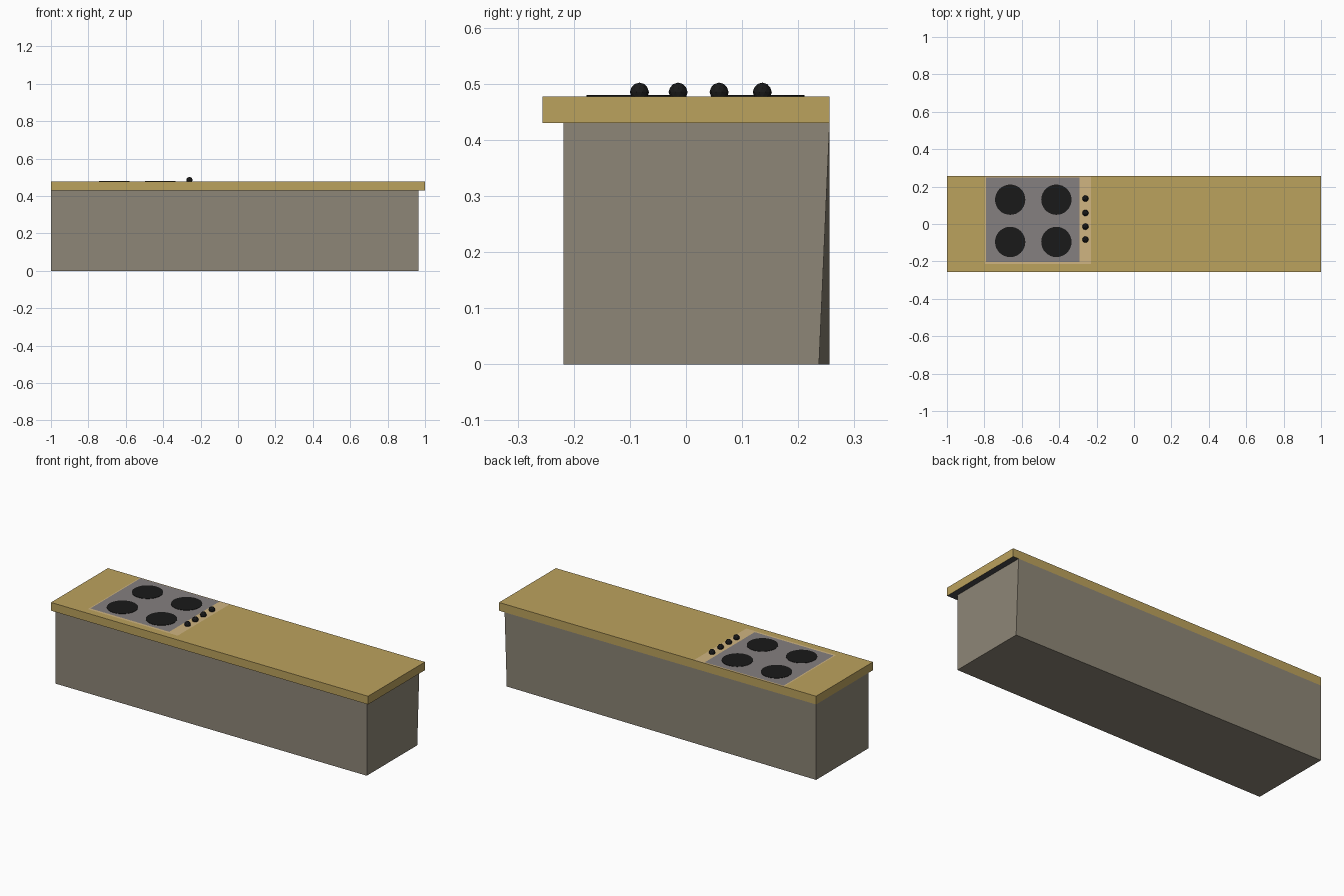
import bpy, bmesh
from mathutils import Matrix

if "Cube" in bpy.data.objects:
    bpy.data.objects.remove(bpy.data.objects["Cube"])


def material(name, rgb):
    m = bpy.data.materials.new(name)
    m.diffuse_color = (*rgb, 1)
    m.use_nodes = True
    m.node_tree.nodes["Principled BSDF"].inputs["Base Color"].default_value = m.diffuse_color
    return m


WOOD = material("wood", (0.50, 0.36, 0.11))
PALE = material("pale_wood", (0.63, 0.46, 0.22))
STONE = material("cabinet_grey", (0.27, 0.24, 0.185))
STEEL = material("hob_grey", (0.235, 0.215, 0.215))
BLACK = material("black", (0.01, 0.01, 0.01))
UNDER = material("underside_grey", (0.07, 0.07, 0.075))


def finish(name, bm, *mats):
    me = bpy.data.meshes.new(name)
    bm.to_mesh(me)
    bm.free()
    for m in mats:
        me.materials.append(m)
    ob = bpy.data.objects.new(name, me)
    bpy.context.collection.objects.link(ob)
    return ob


def box_bm(lo, hi):
    bm = bmesh.new()
    bmesh.ops.create_cube(bm, size=1)
    for v in bm.verts:
        v.co = [h if c > 0 else l for c, l, h in zip(v.co, lo, hi)]
    bm.normal_update()
    return bm


def panel(name, x0, x1, y0, y1, z, mat):
    bm = bmesh.new()
    bm.faces.new([bm.verts.new(p) for p in
                  ((x0, y0, z), (x1, y0, z), (x1, y1, z), (x0, y1, z))])
    finish(name, bm, mat)


TOP = 0.477

# Cabinet: the rear right foot is pulled slightly forward
bm = box_bm((-1, -0.218, 0), (0.965, 0.256, 0.43))
for v in bm.verts:
    if v.co.x > 0 and v.co.y > 0 and v.co.z < 0.1:
        v.co.y = 0.237
finish("cabinet", bm, STONE)

# Countertop with a grey underside
bm = box_bm((-1, -0.256, 0.43), (1, 0.256, TOP))
for f in bm.faces:
    if f.normal.z < -0.5:
        f.material_index = 1
finish("countertop", bm, WOOD, UNDER)

# Hob surround and cooking plate, flush with the counter
panel("hob_surround", -0.797, -0.23, -0.215, 0.255, TOP + 0.0006, PALE)
panel("hob_plate", -0.79, -0.292, -0.202, 0.248, TOP + 0.0012, STEEL)

# Burners
for i, x in enumerate((-0.662, -0.415)):
    for j, y in enumerate((-0.096, 0.13)):
        bm = bmesh.new()
        bmesh.ops.create_cone(bm, cap_ends=True, segments=32, radius1=0.081,
                              radius2=0.081, depth=0.003,
                              matrix=Matrix.Translation((x, y, TOP + 0.0015)))
        finish(f"burner_{i}_{j}", bm, BLACK)

# Faceted control knobs
for i, y in enumerate((-0.083, -0.014, 0.059, 0.136)):
    bm = bmesh.new()
    bmesh.ops.create_icosphere(bm, subdivisions=2, radius=0.017,
                               matrix=Matrix.Translation((-0.26, y, 0.485)))
    finish(f"knob_{i}", bm, BLACK)
